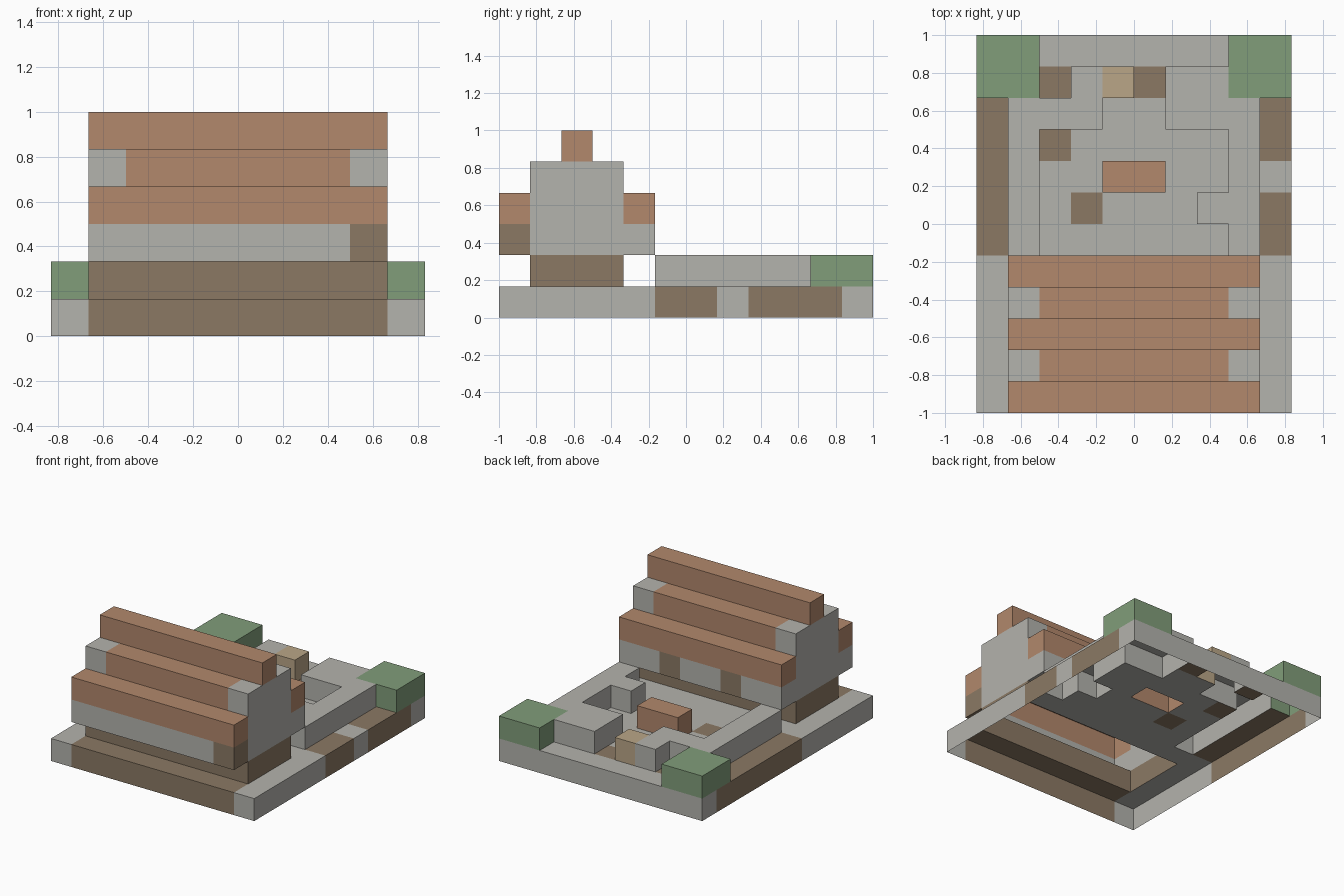
import bpy, bmesh
from mathutils import Vector

if "Cube" in bpy.data.objects:
    bpy.data.objects.remove(bpy.data.objects["Cube"])

U = 1 / 6                      # block size
NX, NY = 10, 12                # footprint in blocks


def srgb(*rgb):
    lin = [((c / 255 + 0.055) / 1.055) ** 2.4 for c in rgb]
    return (*lin, 1)


COLOURS = {
    "stone_grey": srgb(180, 179, 173),
    "timber_brown": srgb(139, 121, 100),
    "roof_orange": srgb(178, 136, 108),
    "leaf_green": srgb(129, 157, 122),
    "sand_tan": srgb(186, 166, 135),
}
NAMES = list(COLOURS)
GREY, BROWN, ORANGE, GREEN, TAN = range(5)
for name, col in COLOURS.items():
    bpy.data.materials.new(name).diffuse_color = col

cells = {}                     # (i, j, k) -> (part, colour)


def fill(part, colour, xs, ys, zs):
    """Fill an inclusive range of blocks."""
    for i in range(xs[0], xs[1] + 1):
        for j in range(ys[0], ys[1] + 1):
            for k in range(zs[0], zs[1] + 1):
                cells[i, j, k] = (part, colour)


def clear(xs, ys, zs):
    for key in list(cells):
        if all(r[0] <= v <= r[1] for v, r in zip(key, (xs, ys, zs))):
            del cells[key]


# Base slab with timber sections on its front and sides
fill("base", GREY, (0, 9), (0, 11), (0, 0))
fill("base", BROWN, (1, 8), (0, 0), (0, 0))
fill("base", BROWN, (0, 0), (5, 10), (0, 0))
fill("base", BROWN, (9, 9), (5, 6), (0, 0))
fill("base", BROWN, (9, 9), (8, 10), (0, 0))
# Bare earth patches in the yard
for i, j in ((2, 8), (3, 6), (2, 10), (5, 10)):
    fill("base", BROWN, (i, i), (j, j), (0, 0))

# Yard wall: raised block with the yard and gateway taken out
fill("yard_wall", GREY, (1, 8), (5, 10), (1, 1))
clear((2, 7), (5, 8), (1, 1))
clear((4, 5), (9, 9), (1, 1))
clear((5, 5), (10, 10), (1, 1))
clear((2, 2), (10, 10), (1, 1))
fill("yard_wall", GREY, (7, 7), (6, 6), (1, 1))
fill("gate_post", TAN, (4, 4), (10, 10), (1, 1))
fill("yard_block", ORANGE, (4, 5), (7, 7), (1, 1))

# Side yard walls stand one block in; bushes fill the back corners
for x in (0, 8):
    fill("corner_bush", GREEN, (x, x + 1), (10, 11), (1, 1))

# House: timber ground floor, overhanging stone upper floor
fill("house_ground_floor", BROWN, (1, 8), (1, 3), (1, 1))
fill("house_upper_floor", GREY, (1, 8), (0, 4), (2, 2))
fill("house_upper_floor", GREY, (1, 8), (1, 3), (3, 4))
fill("house_upper_floor", BROWN, (8, 8), (0, 0), (2, 2))
for i in (3, 6):
    fill("house_upper_floor", BROWN, (i, i), (4, 4), (2, 2))

# Stepped roof
for j in (0, 4):
    fill("roof", ORANGE, (1, 8), (j, j), (3, 3))
fill("roof", ORANGE, (2, 7), (1, 3), (4, 4))
fill("roof", ORANGE, (1, 8), (2, 2), (5, 5))

# Outer skin: each part keeps only exposed faces, open underneath
DIRS = [Vector(d) for d in
        ((1, 0, 0), (-1, 0, 0), (0, 1, 0), (0, -1, 0), (0, 0, 1), (0, 0, -1))]
for part in sorted({p for p, _ in cells.values()}):
    bm = bmesh.new()
    for key, (p, colour) in cells.items():
        if p != part:
            continue
        mid = Vector(key) + Vector((0.5, 0.5, 0.5))
        for d in DIRS:
            near = tuple(int(v) for v in Vector(key) + d)
            if near in cells or near[2] < 0:
                continue
            a = Vector((d.y, d.z, d.x))
            b = d.cross(a)
            corners = [mid + (d + a * s + b * t) / 2
                       for s, t in ((-1, -1), (1, -1), (1, 1), (-1, 1))]
            face = bm.faces.new([
                bm.verts.new(((c.x - NX / 2) * U, (c.y - NY / 2) * U, c.z * U))
                for c in corners])
            face.material_index = colour
    bmesh.ops.remove_doubles(bm, verts=bm.verts, dist=1e-4)
    mesh = bpy.data.meshes.new(part)
    bm.to_mesh(mesh)
    bm.free()
    for name in NAMES:
        mesh.materials.append(bpy.data.materials[name])
    bpy.context.collection.objects.link(bpy.data.objects.new(part, mesh))

for m in bpy.data.materials:
    if m.users and not m.is_grease_pencil:
        m.use_nodes = True
        m.node_tree.nodes["Principled BSDF"].inputs["Base Color"].default_value = m.diffuse_color
